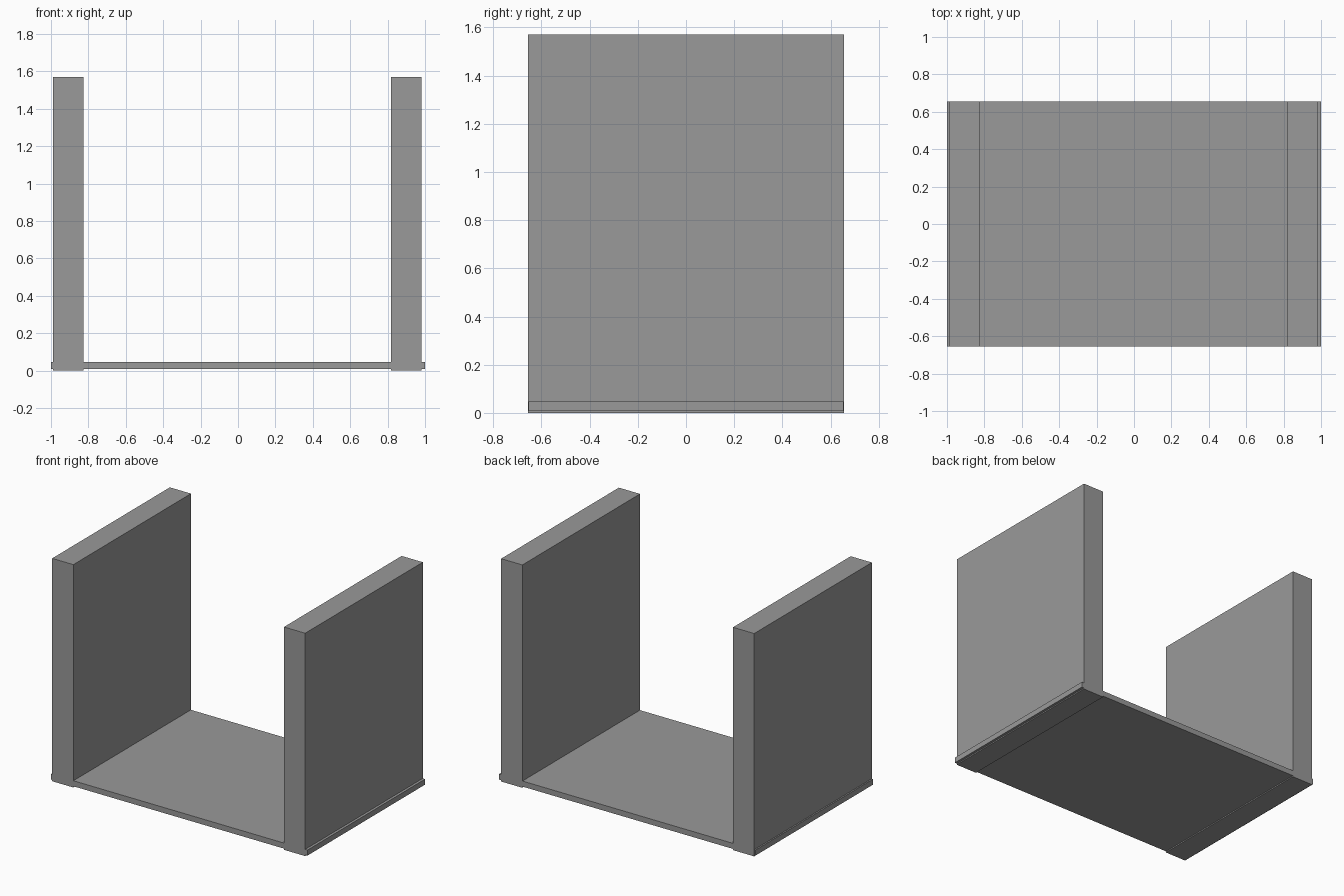
import bpy

# Remove the default cube
cube = bpy.data.objects.get("Cube")
if cube:
    bpy.data.objects.remove(cube, do_unlink=True)

# Single plain grey material
grey = bpy.data.materials.new("plain_grey")
grey.use_nodes = True
colour = (0.32, 0.32, 0.32, 1)
grey.diffuse_color = colour
grey.node_tree.nodes["Principled BSDF"].inputs["Base Color"].default_value = colour


def box(name, low, high):
    """Axis-aligned box between two corners."""
    centre = [(a + b) / 2 for a, b in zip(low, high)]
    bpy.ops.mesh.primitive_cube_add(size=1, location=centre)
    obj = bpy.context.object
    obj.name = name
    obj.scale = [b - a for a, b in zip(low, high)]
    bpy.ops.object.transform_apply(location=False, rotation=False, scale=True)
    obj.data.materials.append(grey)
    return obj


DEPTH = 0.655
HEIGHT = 1.57
THICKNESS = 0.165

# Thin base plate, slightly wider than the walls and just above the ground
box("base_plate", (-1, -DEPTH + 0.001, 0.008), (1, DEPTH - 0.001, 0.047))

# Upright walls running through the plate
for name, x in (("right_wall", -0.99), ("left_wall", 0.817)):
    box(name, (x, -DEPTH, 0), (x + THICKNESS, DEPTH, HEIGHT))
